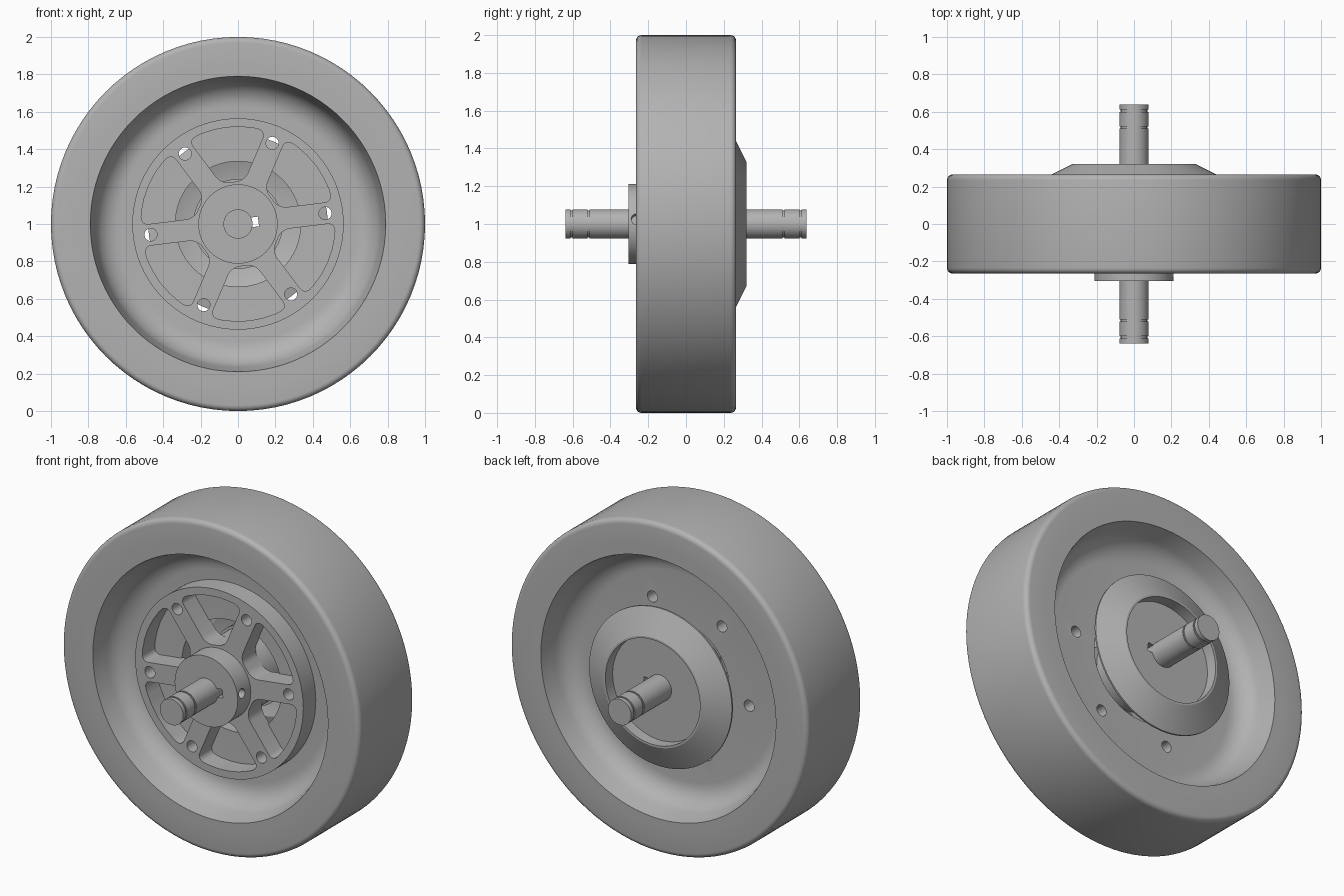
import bpy, bmesh, math
from mathutils import Matrix, Vector

cube = bpy.data.objects.get("Cube")
if cube:
    bpy.data.objects.remove(cube, do_unlink=True)

grey = bpy.data.materials.new("plain grey")
grey.use_nodes = True
color = (0.45, 0.45, 0.45, 1)
grey.diffuse_color = color
grey.node_tree.nodes["Principled BSDF"].inputs["Base Color"].default_value = color

CENTER = Vector((0, 0, 1))
TURN = math.radians(7)            # clocking of spokes, holes and key
STEP = math.radians(60)


def polar(r, a, y):
    return CENTER + Vector((r * math.cos(a), y, r * math.sin(a)))


def finish(name, bm):
    bmesh.ops.recalc_face_normals(bm, faces=bm.faces)
    mesh = bpy.data.meshes.new(name)
    bm.to_mesh(mesh)
    bm.free()
    obj = bpy.data.objects.new(name, mesh)
    bpy.context.collection.objects.link(obj)
    mesh.materials.append(grey)
    return obj


def lathe(name, profile, closed=True, steps=80):
    """Spin (radius, y) points around the axle."""
    bm = bmesh.new()
    vs = [bm.verts.new(polar(r, 0, y)) for r, y in profile]
    pairs = list(zip(vs, vs[1:])) + ([(vs[-1], vs[0])] if closed else [])
    edges = [bm.edges.new(p) for p in pairs]
    bmesh.ops.spin(bm, geom=vs + edges, cent=CENTER, axis=(0, 1, 0),
                   angle=math.tau, steps=steps)
    bmesh.ops.remove_doubles(bm, verts=bm.verts, dist=0.0002)
    return finish(name, bm)


def activate(obj):
    bpy.ops.object.select_all(action="DESELECT")
    obj.select_set(True)
    bpy.context.view_layer.objects.active = obj


def cut(obj, cutter):
    activate(obj)
    mod = obj.modifiers.new("cut", "BOOLEAN")
    mod.operation, mod.solver, mod.object = "DIFFERENCE", "EXACT", cutter
    bpy.ops.object.modifier_apply(modifier=mod.name)


def arc(cr, cy, radius, start, end, n=8):
    """Points of an arc in the (radius, y) plane, angles in degrees."""
    angles = [math.radians(start + (end - start) * i / n) for i in range(n + 1)]
    return [(cr + radius * math.cos(a), cy + radius * math.sin(a)) for a in angles]


# Wheel body: rounded tread, dished sides, thin web with a central opening
half = arc(0.97, 0.235, 0.03, 0, 90, 5) + [(0.85, 0.265), (0.79, 0.265)]
half += [(0.775, 0.2)] + arc(0.63, 0.2, 0.14, -8, -90)
half += [(0.335, 0.06)]
wheel = lathe("wheel_body", half + [(r, -y) for r, y in reversed(half)], steps=96)

# Spoked plate on the front of the web
plate = lathe("spoked_plate", [(0.565, -0.05), (0.565, -0.18), (0.15, -0.18), (0.15, -0.05)])

# Hub with a boss in front and a stepped sleeve behind
hub = lathe("hub", [(0, -0.305), (0.212, -0.305), (0.212, -0.17), (0.225, -0.17),
                    (0.225, 0.1), (0.24, 0.1), (0.24, 0.245), (0, 0.245)], closed=False)

# Conical flange with a recessed back face
flange = lathe("cone_flange", [(0, 0.25), (0.318, 0.25), (0.318, 0.32), (0.33, 0.32),
                               (0.48, 0.245), (0.48, 0.235), (0.335, 0.2),
                               (0.235, 0.235), (0, 0.235)], closed=False)

# Axle with two retaining grooves at each end
side = [(0.078, 0.5)]
for y in (0.51, 0.6):
    side += [(0.078, y), (0.071, y), (0.071, y + 0.012), (0.078, y + 0.012)]
side += [(0.078, 0.638), (0, 0.638)]
axle = lathe("axle", [(r, -y) for r, y in reversed(side)] + side, closed=False, steps=48)


# Cutter for the six rounded windows between the spokes
bm = bmesh.new()
INNER, OUTER, SPOKE = 0.235, 0.52, 0.058
for k in range(6):
    mid = TURN + STEP * (k + 0.5)
    ai = STEP / 2 - math.asin(SPOKE / INNER)
    ao = STEP / 2 - math.asin(SPOKE / OUTER)
    outline = [(INNER, mid + ai), (INNER, mid - ai)]
    outline += [(OUTER, mid - ao + 2 * ao * i / 6) for i in range(7)]
    front = [bm.verts.new(polar(r, a, -0.4)) for r, a in outline]
    back = [bm.verts.new(polar(r, a, 0.02)) for r, a in outline]
    bm.faces.new(front)
    bm.faces.new(back)
    n = len(outline)
    for i in range(n):
        j = (i + 1) % n
        bm.faces.new((front[i], front[j], back[j], back[i]))
    corners = [bm.edges.get((front[i], back[i])) for i in (0, 1, 2, n - 1)]
    bmesh.ops.bevel(bm, geom=corners, offset=0.042, segments=5, profile=0.5,
                    affect="EDGES", clamp_overlap=True)
windows = finish("window_cutter", bm)

# Cutter for the six bolt holes
bm = bmesh.new()
upright = Matrix.Rotation(math.pi / 2, 4, "X")
for k in range(6):
    place = Matrix.Translation(polar(0.47, TURN + STEP * k, 0))
    bmesh.ops.create_cone(bm, cap_ends=True, segments=24, radius1=0.034, radius2=0.034,
                          depth=0.6, matrix=place @ upright)
holes = finish("hole_cutter", bm)

# Cutter for the keyway beside the axle
bm = bmesh.new()
swing = Matrix.Rotation(-TURN, 4, "Y")
bmesh.ops.create_cube(bm, size=1, matrix=Matrix.Translation(polar(0.085, TURN, 0)) @ swing
                      @ Matrix.Diagonal((0.05, 0.8, 0.052, 1)))
keyway = finish("keyway_cutter", bm)

# Cutter for the set screw hole in the boss
bm = bmesh.new()
bmesh.ops.create_cone(bm, cap_ends=True, segments=24, radius1=0.028, radius2=0.028, depth=0.14,
                      matrix=Matrix.Translation(polar(0.2, TURN, -0.262)) @ swing
                      @ Matrix.Rotation(math.pi / 2, 4, "Y"))
screw = finish("screw_cutter", bm)

cut(plate, windows)
cut(plate, holes)
cut(wheel, holes)
cut(hub, keyway)
cut(hub, screw)
cut(flange, keyway)
for cutter in (windows, holes, keyway, screw):
    bpy.data.objects.remove(cutter, do_unlink=True)

for obj in (wheel, plate, hub, flange, axle):
    activate(obj)
    bpy.ops.object.shade_smooth_by_angle(angle=math.radians(25))
